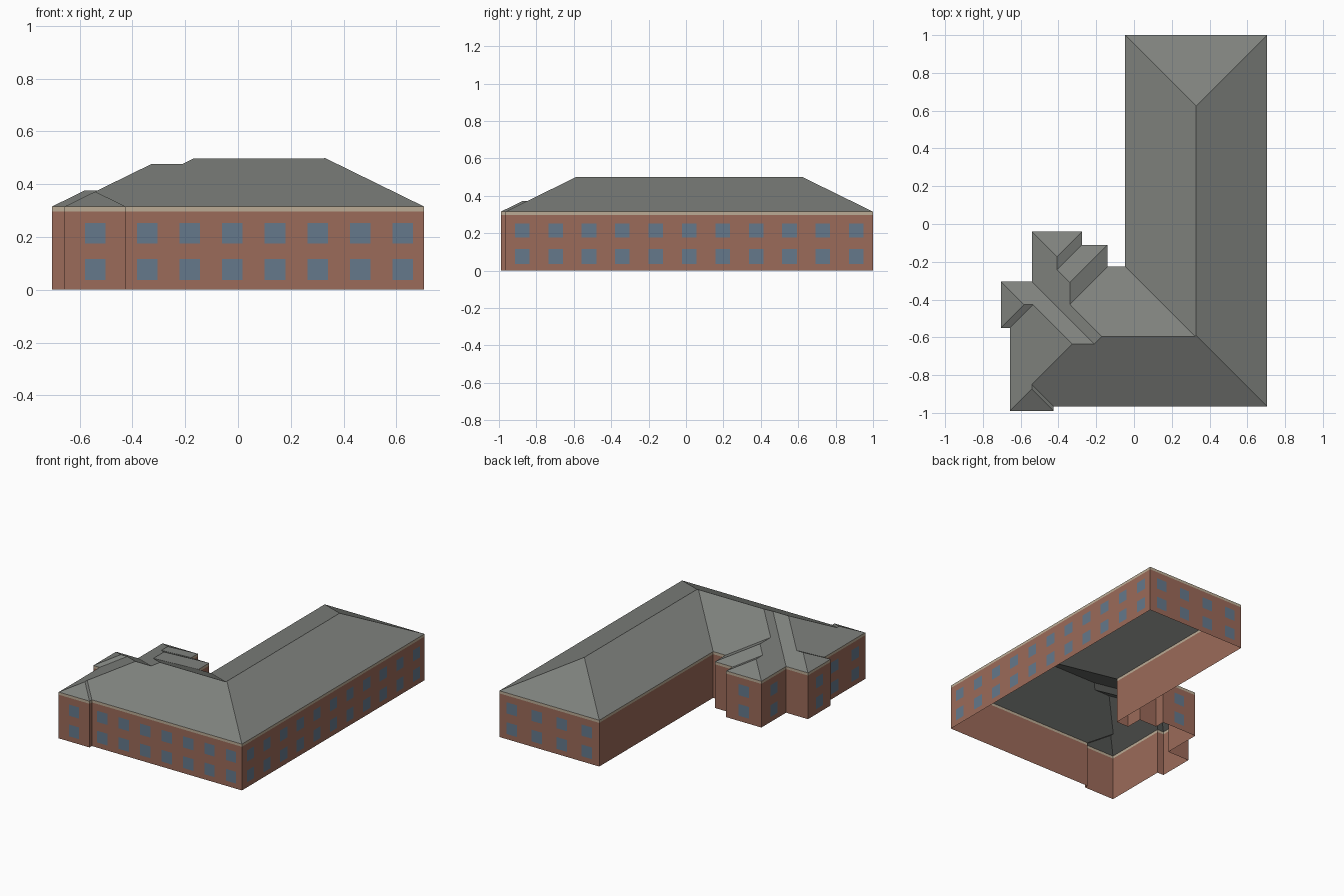
import bpy, bmesh
from itertools import combinations, product
from mathutils import Vector

if "Cube" in bpy.data.objects:
    bpy.data.objects.remove(bpy.data.objects["Cube"], do_unlink=True)

EAVE, BAND, SLOPE = 0.315, 0.297, 0.49
PLOT = [(0.705, -0.965), (0.705, 1), (-0.047, 1), (-0.047, -0.225),
        (-0.14, -0.225), (-0.14, -0.11), (-0.275, -0.11), (-0.275, -0.04),
        (-0.54, -0.04), (-0.54, -0.305), (-0.705, -0.305), (-0.705, -0.55),
        (-0.657, -0.55), (-0.657, -0.99), (-0.425, -0.99), (-0.425, -0.965)]
CORNERS = [Vector((x, y, 0)) for x, y in PLOT]
EDGES = list(zip(CORNERS, CORNERS[1:] + CORNERS[:1]))
INNER_WALL = 2  # the courtyard side of the long wing has no windows


def material(name, rgb):
    m = bpy.data.materials.new(name)
    m.use_nodes = True
    m.diffuse_color = (*rgb, 1)
    m.node_tree.nodes["Principled BSDF"].inputs["Base Color"].default_value = (*rgb, 1)
    return m


brick = material("red brick", (0.33, 0.145, 0.10))
cream = material("cream stone", (0.50, 0.41, 0.30))
slate = material("grey slate", (0.21, 0.22, 0.205))
glass = material("blue glass", (0.13, 0.19, 0.26))


def finish(bm, name, *mats):
    me = bpy.data.meshes.new(name)
    bm.to_mesh(me)
    bm.free()
    ob = bpy.data.objects.new(name, me)
    for m in mats:
        me.materials.append(m)
    bpy.context.collection.objects.link(ob)
    return ob


def upright(bm, a, b, z0, z1):
    """Vertical quad above the line a-b."""
    points = [(a, z0), (b, z0), (b, z1), (a, z1)]
    return bm.faces.new([bm.verts.new((p.x, p.y, z)) for p, z in points])


# Brick walls with a cream band under the eaves
bm = bmesh.new()
for a, b in EDGES:
    upright(bm, a, b, 0, BAND)
    upright(bm, a, b, BAND, EAVE).material_index = 1
bmesh.ops.remove_doubles(bm, verts=bm.verts, dist=1e-4)
finish(bm, "walls", brick, cream)

# Two rows of evenly spaced window panes
bm = bmesh.new()
for i, (a, b) in enumerate(EDGES):
    length = (b - a).length
    if length < 0.2 or i == INNER_WALL:
        continue
    along = (b - a).normalized()
    out = along.cross(Vector((0, 0, 1))) * 0.002
    count = min(11, int(length / 0.161))
    for k in range(count):
        mid = a + along * length * (k + 0.5) / count + out
        for z0, z1 in ((0.036, 0.116), (0.176, 0.252)):
            upright(bm, mid - along * 0.039, mid + along * 0.039, z0, z1)
finish(bm, "windows", glass)


# Hipped roof: height grows with the distance from the nearest eave
def eave_distance(p):
    best = 9
    for a, b in EDGES:
        dx = max(min(a.x, b.x) - p.x, p.x - max(a.x, b.x), 0)
        dy = max(min(a.y, b.y) - p.y, p.y - max(a.y, b.y), 0)
        best = min(best, max(dx, dy))
    return best


xs = sorted({x for x, y in PLOT})
ys = sorted({y for x, y in PLOT})
folds = [(((p + q) / 2, 0, 0), (1, 0, 0)) for p, q in combinations(xs, 2)]
folds += [((0, (p + q) / 2, 0), (0, 1, 0)) for p, q in combinations(ys, 2)]
folds += [((x, y, 0), (1, s, 0)) for x, y, s in product(xs, ys, (1, -1))]

bm = bmesh.new()
bm.faces.new([bm.verts.new(c) for c in CORNERS])
for point, normal in folds:
    bmesh.ops.bisect_plane(bm, geom=bm.verts[:] + bm.edges[:] + bm.faces[:],
                           dist=1e-5, plane_co=point, plane_no=normal)
for v in bm.verts:
    v.co.z = EAVE + SLOPE * eave_distance(v.co)
bm.normal_update()
bmesh.ops.dissolve_limit(bm, angle_limit=0.02, verts=bm.verts[:], edges=bm.edges[:])
finish(bm, "hipped_roof", slate)
